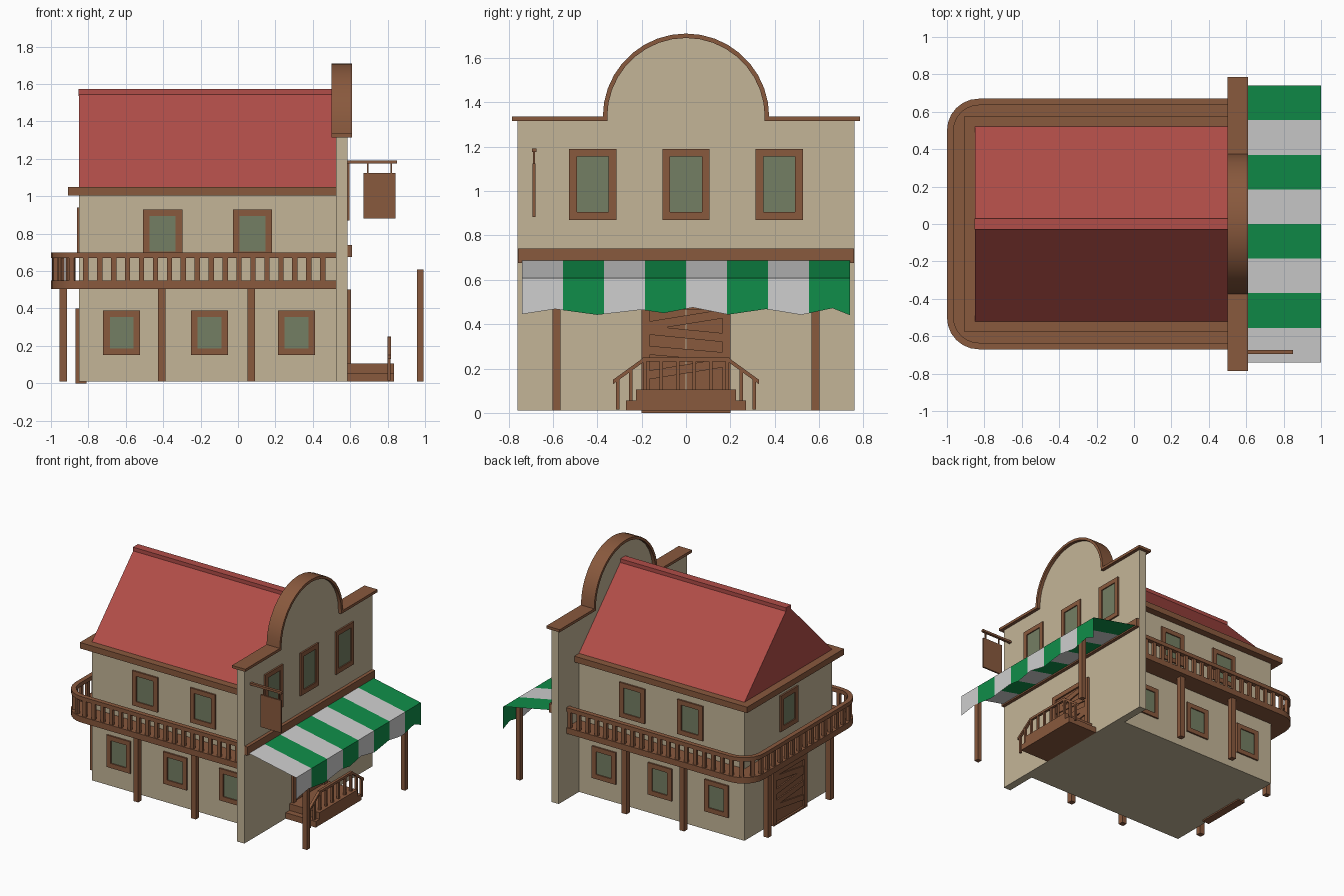
import bpy, bmesh, math
from mathutils import Vector

if "Cube" in bpy.data.objects:
    bpy.data.objects.remove(bpy.data.objects["Cube"])


def material(name, r, g, b):
    m = bpy.data.materials.new(name)
    m.diffuse_color = (r, g, b, 1)
    m.use_nodes = True
    m.node_tree.nodes["Principled BSDF"].inputs["Base Color"].default_value = m.diffuse_color
    return m


PLASTER = material("beige plaster", 0.55, 0.46, 0.31)
WOOD = material("brown wood", 0.25, 0.10, 0.047)
RED = material("red roof", 0.44, 0.075, 0.065)
GLASS = material("dull green glass", 0.175, 0.21, 0.125)
GREEN = material("awning green", 0.005, 0.27, 0.067)
WHITE = material("awning white", 0.62, 0.62, 0.62)


def finish(name, bm, mats, smooth=False, closed=True):
    if closed:
        bmesh.ops.recalc_face_normals(bm, faces=bm.faces)
    me = bpy.data.meshes.new(name)
    bm.to_mesh(me)
    bm.free()
    for m in mats:
        me.materials.append(m)
    ob = bpy.data.objects.new(name, me)
    bpy.context.collection.objects.link(ob)
    if smooth:
        bpy.ops.object.select_all(action='DESELECT')
        ob.select_set(True)
        bpy.context.view_layer.objects.active = ob
        bpy.ops.object.shade_smooth_by_angle(angle=math.radians(30))
    return ob


def add_prism(bm, pts, axis, a, b):
    """Extrude a 2D outline along x (points are y,z) or z (points are x,y)."""
    def at(p, t):
        return (t, p[0], p[1]) if axis == 'x' else (p[0], p[1], t)
    lo = [bm.verts.new(at(p, a)) for p in pts]
    hi = [bm.verts.new(at(p, b)) for p in pts]
    bm.faces.new(lo)
    bm.faces.new(hi[::-1])
    n = len(pts)
    for i in range(n):
        j = (i + 1) % n
        bm.faces.new((lo[i], hi[i], hi[j], lo[j]))


def add_box(bm, x0, x1, y0, y1, z0, z1):
    add_prism(bm, [(x0, y0), (x1, y0), (x1, y1), (x0, y1)], 'z', z0, z1)


def boxes(name, mat, *dims):
    bm = bmesh.new()
    for d in dims:
        add_box(bm, *d)
    return finish(name, bm, [mat])


def prism(name, mat, pts, axis, a, b, smooth=False):
    bm = bmesh.new()
    add_prism(bm, pts, axis, a, b)
    return finish(name, bm, [mat], smooth)


def bar(p, q, h):
    """Outline of a slanted bar of vertical height h from p to q."""
    return [p, q, (q[0], q[1] + h), (p[0], p[1] + h)]


def arc(r, zc, n=18):
    return [(-r * math.cos(math.pi * i / n), zc + r * math.sin(math.pi * i / n))
            for i in range(n + 1)]


# Main body, eave and roof
boxes("house_body", PLASTER, (-0.85, 0.53, -0.52, 0.52, 0.01, 1.02))
boxes("eave", WOOD, (-0.91, 0.525, -0.575, 0.575, 1.005, 1.05))
prism("roof", RED, [(-0.52, 1.05), (0.52, 1.05), (0.015, 1.56), (-0.015, 1.56)], 'x', -0.85, 0.53)
boxes("roof_ridge", RED, (-0.852, 0.53, -0.03, 0.03, 1.535, 1.573))

# False front with arched top and wooden coping
prism("false_front", PLASTER,
      [(-0.76, 0.01), (-0.76, 1.32)] + arc(0.365, 1.335) + [(0.76, 1.32), (0.76, 0.01)],
      'x', 0.525, 0.585)
prism("false_front_coping", WOOD,
      [(-0.785, 1.335)] + arc(0.375, 1.335) + [(0.785, 1.335), (0.785, 1.315), (0.355, 1.315)]
      + arc(0.355, 1.335)[::-1] + [(-0.355, 1.315), (-0.785, 1.315)],
      'x', 0.5, 0.61, True)


# Windows
def window(name, axis, wall, sign, u, w, z0, z1, t=0.035):
    def b(u0, u1, za, zb, depth):
        d = sorted((wall - sign * 0.005, wall + sign * depth))
        return (*d, u0, u1, za, zb) if axis == 'x' else (u0, u1, *d, za, zb)
    l, r = u - w / 2, u + w / 2
    boxes(name + "_frame", WOOD,
          b(l, l + t, z0, z1, 0.012), b(r - t, r, z0, z1, 0.012),
          b(l + t, r - t, z0, z0 + t, 0.012), b(l + t, r - t, z1 - t, z1, 0.012))
    boxes(name + "_glass", GLASS, b(l + t, r - t, z0 + t, z1 - t, 0.004))


for s, side in ((-1, "front"), (1, "rear")):
    for i, x in enumerate((-0.622, -0.153, 0.313)):
        window(f"{side}_lower_window_{i}", 'y', s * 0.52, s, x, 0.197, 0.15, 0.39)
    for i, x in enumerate((-0.403, 0.078)):
        window(f"{side}_upper_window_{i}", 'y', s * 0.52, s, x, 0.21, 0.67, 0.93)
for i, y in enumerate((-0.42, 0, 0.42)):
    window(f"facade_window_{i}", 'x', 0.585, 1, y, 0.213, 0.87, 1.19)
window("end_upper_window", 'x', -0.85, -1, 0, 0.21, 0.67, 0.94)


# Boarded double doors
def door(name, wall, sign, z0, z1):
    def d(depth):
        return sorted((wall - sign * 0.02, wall + sign * depth))
    boxes(name + "_frame", WOOD,
          (*d(0.018), -0.2, -0.165, z0, z1), (*d(0.018), 0.165, 0.2, z0, z1),
          (*d(0.018), -0.165, 0.165, z1 - 0.035, z1), (*d(0.018), -0.165, 0.165, z0, z0 + 0.012))
    boxes(name + "_leaves", WOOD,
          (*d(0.006), -0.165, -0.002, z0 + 0.012, z1 - 0.035),
          (*d(0.006), 0.002, 0.165, z0 + 0.012, z1 - 0.035))
    bm = bmesh.new()
    for f, g in ((0.69, 0.82), (0.64, 0.56), (0.42, 0.35), (0.15, 0.28)):
        h = z1 - z0
        add_prism(bm, bar((-0.165, z0 + f * h), (0.165, z0 + g * h), 0.04), 'x', *d(0.015))
    finish(name + "_boards", bm, [WOOD])


door("main_door", 0.585, 1, 0.09, 0.50)
door("end_door", -0.85, -1, 0.0, 0.40)
boxes("end_threshold", WOOD, (-0.87, -0.81, -0.2, 0.2, 0.0, 0.012))


# Balcony wrapping three sides
def u_path(off, r=0.17, n=6):
    x, y, c = -1 + off, 0.67 - off, r - off
    half = [(x + c - c * math.sin(i / n * math.pi / 2), y - c + c * math.cos(i / n * math.pi / 2))
            for i in range(n + 1)]
    half = [(0.527, y)] + half
    return half + [(px, -py) for px, py in half[::-1]]


def u_ribbon(name, a, b, z0, z1):
    prism(name, WOOD, u_path(a) + u_path(b)[::-1], 'z', z0, z1, True)


u_ribbon("balcony_floor", 0, 0.16, 0.505, 0.55)
u_ribbon("balcony_handrail", 0, 0.035, 0.67, 0.70)

# Balusters evenly spaced along the rail
bm = bmesh.new()
path = [Vector(p) for p in u_path(0.0175)]
step, need = 0.0745, 0.02
for p, q in zip(path, path[1:]):
    length, d = (q - p).length, (q - p).normalized()
    n = Vector((-d.y, d.x))
    while need <= length:
        c = p + d * need
        add_prism(bm, [c + d * i * 0.014 + n * j * 0.011
                       for i, j in ((-1, -1), (1, -1), (1, 1), (-1, 1))], 'z', 0.545, 0.675)
        need += step
    need -= length
finish("balcony_balusters", bm, [WOOD])

# Posts under the balcony and awning
for s, side in ((-1, "front"), (1, "rear")):
    for i, (x, y) in enumerate(((-0.935, 0.37), (-0.407, 0.612), (0.072, 0.612))):
        boxes(f"{side}_balcony_post_{i}", WOOD,
              (x - 0.02, x + 0.02, s * y - 0.02, s * y + 0.02, 0.01, 0.51))
    boxes(f"{side}_awning_post", WOOD,
          (0.957, 0.993, s * 0.583 - 0.018, s * 0.583 + 0.018, 0.01, 0.607))

# Striped awning: a thin cloth with a wavy hanging edge
boxes("awning_beam", WOOD, (0.58, 0.61, -0.757, 0.757, 0.675, 0.74))
hem = [(-0.74, .445), (-0.59, .468), (-0.4, .442), (-0.2, .465), (-0.1, .45), (0.03, .475),
       (0.19, .443), (0.36, .468), (0.52, .442), (0.66, .472), (0.74, .44)]


def hem_z(y):
    for (a, za), (b, zb) in zip(hem, hem[1:]):
        if y <= b + 1e-6:
            return za + (zb - za) * (y - a) / (b - a)
    return hem[-1][1]


stripe = 1.48 / 8
ys = sorted({round(y, 3) for y, z in hem} | {round(-0.74 + i * stripe, 3) for i in range(9)})
bm = bmesh.new()
rows = [[bm.verts.new(p) for p in ((0.6, y, 0.688), (1.0, y, 0.607), (1.0, y, hem_z(y)))] for y in ys]
for k, (a, b) in enumerate(zip(rows, rows[1:])):
    for j in (0, 1):
        f = bm.faces.new((a[j], a[j + 1], b[j + 1], b[j]))
        f.material_index = int(((ys[k] + ys[k + 1]) / 2 + 0.74) / stripe) % 2
finish("awning", bm, [WHITE, GREEN], closed=False)

# Entrance steps and railing
boxes("entrance_steps", WOOD, (0.58, 0.835, -0.27, 0.27, 0.01, 0.055),
      (0.58, 0.835, -0.225, 0.225, 0.055, 0.105))
bm = bmesh.new()
add_box(bm, 0.798, 0.818, -0.195, 0.195, 0.232, 0.25)
for i in range(6):
    y = -0.185 + i * 0.074
    add_box(bm, 0.8, 0.816, y - 0.008, y + 0.008, 0.1, 0.235)
for s in (-1, 1):
    add_prism(bm, bar((s * 0.19, 0.23), (s * 0.328, 0.13), 0.02), 'x', 0.798, 0.818)
    for y, z0, z1 in ((0.25, 0.05, 0.195), (0.308, 0.015, 0.15)):
        add_box(bm, 0.8, 0.816, s * y - 0.008, s * y + 0.008, z0, z1)
finish("entrance_railing", bm, [WOOD])

# Hanging sign
boxes("sign_bracket", WOOD, (0.58, 0.85, -0.695, -0.675, 1.175, 1.192))
boxes("sign_hangers", WOOD, *[(x - 0.004, x + 0.004, -0.689, -0.681, 1.12, 1.18) for x in (0.695, 0.82)])
boxes("sign_board", WOOD, (0.67, 0.842, -0.691, -0.679, 0.882, 1.125))
